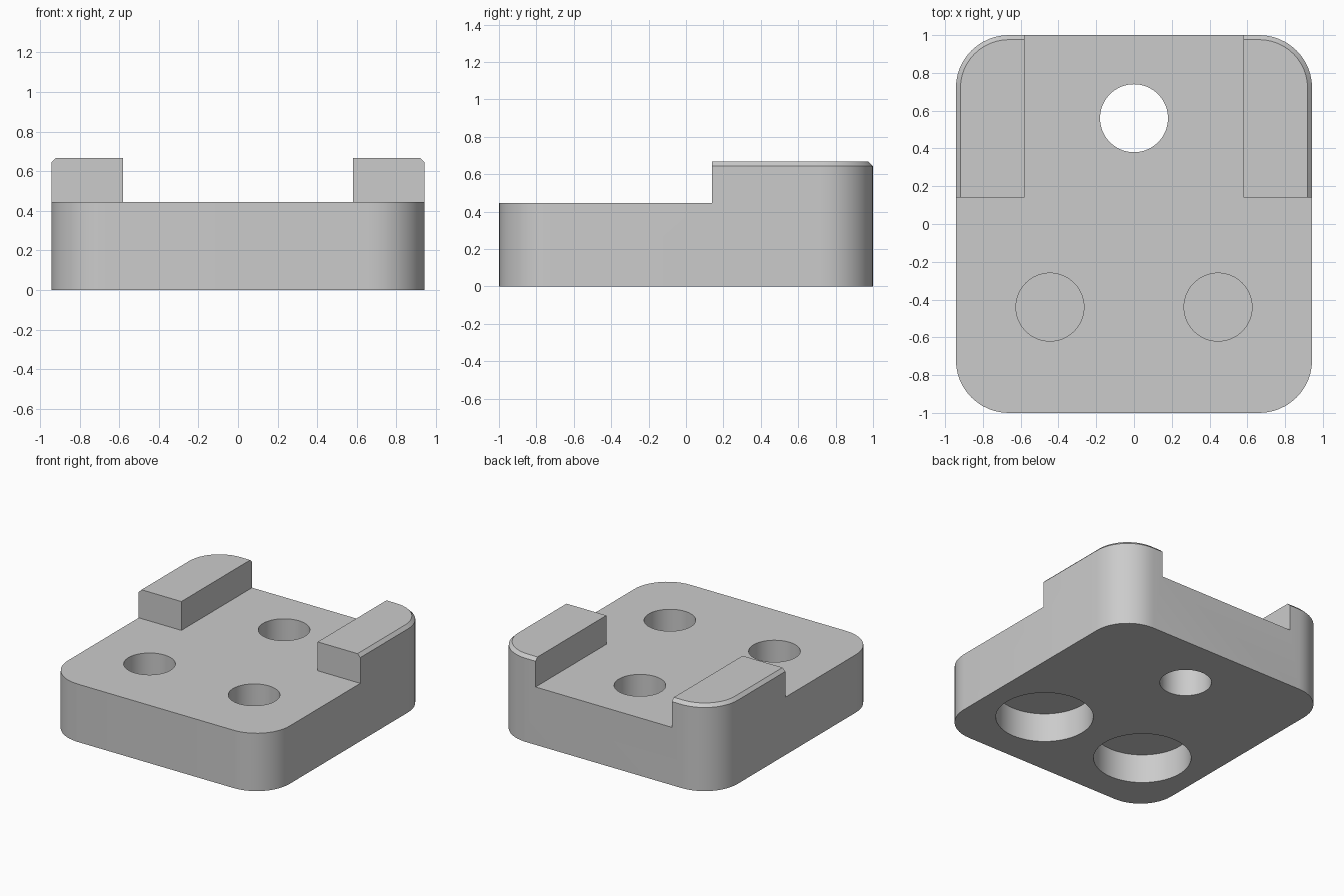
import bpy
import math

if "Cube" in bpy.data.objects:
    bpy.data.objects.remove(bpy.data.objects["Cube"])

HALF_X, HALF_Y, CORNER = 0.943, 1.0, 0.28
PLATE_TOP, TAB_TOP, CHAMFER = 0.445, 0.667, 0.024
TAB_INNER_X, TAB_FRONT_Y = 0.58, 0.14

grey = bpy.data.materials.new("plain grey")
grey.use_nodes = True
grey.diffuse_color = (0.6, 0.6, 0.6, 1)
grey.node_tree.nodes["Principled BSDF"].inputs["Base Color"].default_value = (0.6, 0.6, 0.6, 1)


def loft(name, rings):
    """Closed solid through (outline, height) rings with equal point counts."""
    n = len(rings[0][0])
    verts = [(x, y, z) for outline, z in rings for x, y in outline]
    faces = [tuple(reversed(range(n))), tuple(range(len(verts) - n, len(verts)))]
    for r in range(len(rings) - 1):
        for i in range(n):
            a, b = r * n + i, r * n + (i + 1) % n
            faces.append((a, b, b + n, a + n))
    mesh = bpy.data.meshes.new(name)
    mesh.from_pydata(verts, [], faces)
    mesh.materials.append(grey)
    obj = bpy.data.objects.new(name, mesh)
    bpy.context.collection.objects.link(obj)
    return obj


def rounded_outline(inset=0, steps=12):
    points = []
    for quarter, (sx, sy) in enumerate([(1, 1), (-1, 1), (-1, -1), (1, -1)]):
        for k in range(steps + 1):
            a = (quarter + k / steps) * math.pi / 2
            points.append((sx * (HALF_X - CORNER) + (CORNER - inset) * math.cos(a),
                           sy * (HALF_Y - CORNER) + (CORNER - inset) * math.sin(a)))
    return points


def circle(x, y, radius, sides=64):
    return [(x + radius * math.cos(2 * math.pi * i / sides),
             y + radius * math.sin(2 * math.pi * i / sides)) for i in range(sides)]


def cut(body, outline, bottom, top):
    cutter = loft("cutter", [(outline, bottom), (outline, top)])
    cutter.hide_render = True
    mod = body.modifiers.new("cut", "BOOLEAN")
    mod.operation, mod.solver, mod.object = "DIFFERENCE", "EXACT", cutter
    bpy.ops.object.modifier_apply(modifier=mod.name)
    bpy.data.objects.remove(cutter)


# Rounded block at full height with a chamfered top rim
body = loft("mounting_block", [(rounded_outline(), 0),
                               (rounded_outline(), TAB_TOP - CHAMFER),
                               (rounded_outline(CHAMFER), TAB_TOP)])
bpy.context.view_layer.objects.active = body
body.select_set(True)

# Lower the front and middle, leaving the two rear tabs
t_shape = [(-2, -2), (2, -2), (2, TAB_FRONT_Y), (TAB_INNER_X, TAB_FRONT_Y),
           (TAB_INNER_X, 2), (-TAB_INNER_X, 2), (-TAB_INNER_X, TAB_FRONT_Y), (-2, TAB_FRONT_Y)]
cut(body, t_shape, PLATE_TOP, 1)

# Rear through hole
cut(body, circle(0, 0.56, 0.18), -1, 1)

# Front blind holes with wide recesses underneath
for side in (-1, 1):
    cut(body, circle(side * 0.445, -0.44, 0.18), 0.235, 1)
    cut(body, circle(side * 0.445, -0.44, 0.34), -1, 0.222)

bpy.ops.object.shade_smooth_by_angle(angle=math.radians(30))
